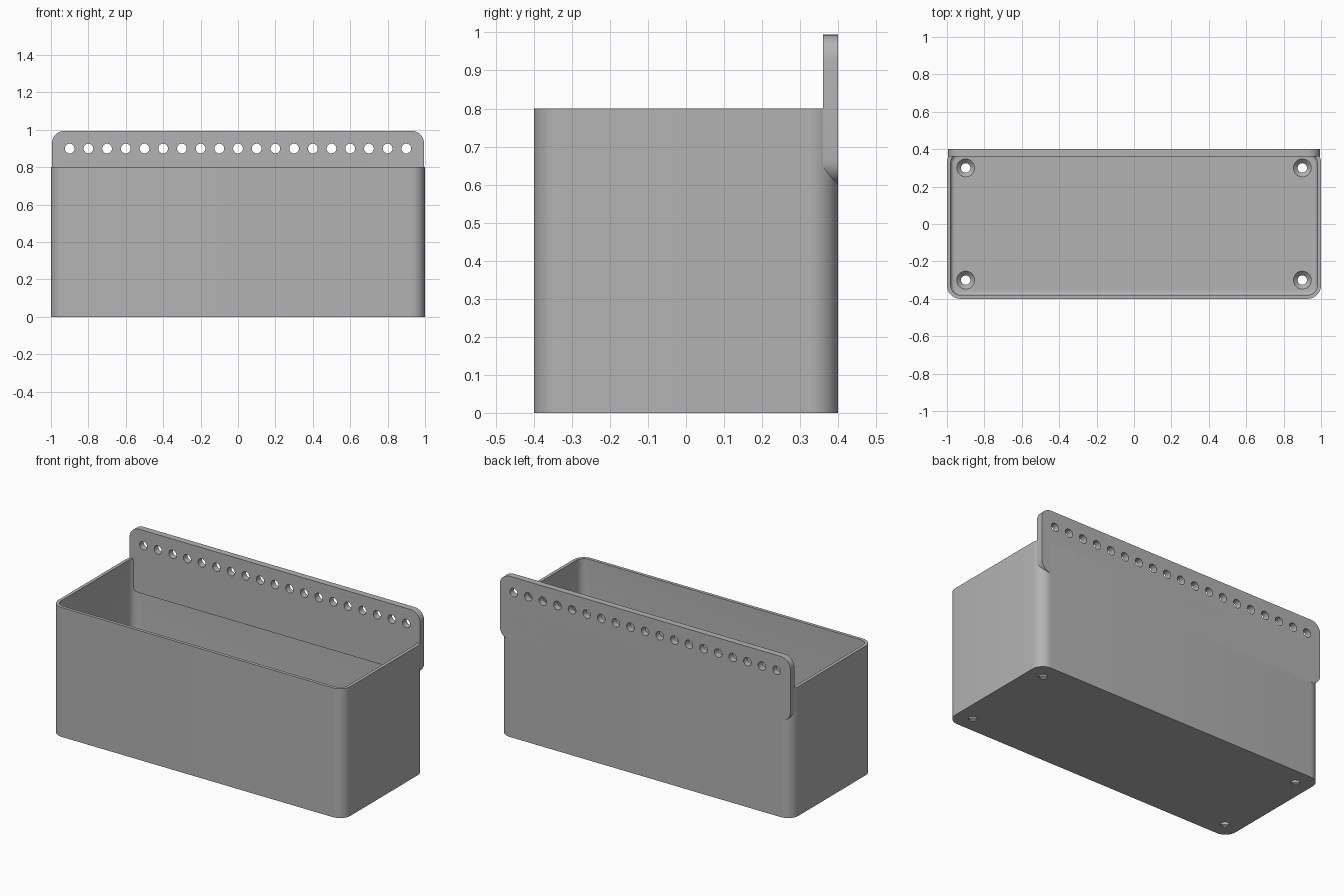
import bpy
import bmesh
import math
from mathutils import Vector

if "Cube" in bpy.data.objects:
    bpy.data.objects.remove(bpy.data.objects["Cube"], do_unlink=True)

# One plain grey for everything
grey = bpy.data.materials.new("plain grey")
grey.use_nodes = True
colour = (0.45, 0.45, 0.45, 1)
grey.diffuse_color = colour
grey.node_tree.nodes["Principled BSDF"].inputs["Base Color"].default_value = colour


def rounded_rect(half_w, half_h, radius, steps=10):
    """Counter-clockwise outline of a rectangle with rounded corners."""
    points = []
    for corner, (sx, sy) in enumerate([(1, 1), (-1, 1), (-1, -1), (1, -1)]):
        for i in range(steps + 1):
            a = math.pi / 2 * (corner + i / steps)
            points.append((sx * (half_w - radius) + radius * math.cos(a),
                           sy * (half_h - radius) + radius * math.sin(a)))
    return points


def circle(cx, cy, radius, sides=32):
    return [(cx + radius * math.cos(math.tau * i / sides),
             cy + radius * math.sin(math.tau * i / sides)) for i in range(sides)]


def loft(bm, rings):
    """Skin a closed solid through rings of 3D points and cap both ends."""
    loops = [[bm.verts.new(p) for p in ring] for ring in rings]
    for a, b in zip(loops, loops[1:]):
        for i in range(len(a)):
            j = (i + 1) % len(a)
            bm.faces.new((a[i], a[j], b[j], b[i]))
    bm.faces.new(loops[0][::-1])
    bm.faces.new(loops[-1])


def flat(points, z):
    return [Vector((x, y, z)) for x, y in points]


def upright(points, y):
    return [Vector((x, y, z)) for x, z in points]


def make(name, bm):
    bmesh.ops.recalc_face_normals(bm, faces=bm.faces)
    mesh = bpy.data.meshes.new(name)
    bm.to_mesh(mesh)
    bm.free()
    mesh.materials.append(grey)
    obj = bpy.data.objects.new(name, mesh)
    bpy.context.collection.objects.link(obj)
    return obj


def drill(obj, cutter):
    """Cut the holes, discard the cutter and smooth the curved faces."""
    cutter.hide_render = True
    mod = obj.modifiers.new("holes", "BOOLEAN")
    mod.operation = "DIFFERENCE"
    mod.solver = "EXACT"
    mod.object = cutter
    bpy.ops.object.select_all(action="DESELECT")
    obj.select_set(True)
    bpy.context.view_layer.objects.active = obj
    bpy.ops.object.modifier_apply(modifier=mod.name)
    bpy.data.objects.remove(cutter, do_unlink=True)
    bpy.ops.object.shade_smooth_by_angle(angle=math.radians(30))


HEIGHT, RADIUS, WALL, FLOOR, FILLET = 0.8, 0.072, 0.02, 0.03, 0.02


def bin_ring(inset, z):
    return flat(rounded_rect(1 - inset, 0.4 - inset, RADIUS - inset), z)


# Open bin: outside wall, rim, inside wall and a fillet down to the floor
rings = [bin_ring(0, 0), bin_ring(0, HEIGHT), bin_ring(WALL, HEIGHT)]
for i in range(6):
    a = math.pi / 2 * i / 5
    rings.append(bin_ring(WALL + FILLET * (1 - math.cos(a)),
                          FLOOR + FILLET * (1 - math.sin(a))))
bm = bmesh.new()
loft(bm, rings)
bin_body = make("bin_body", bm)

# Countersunk screw holes in the floor corners
bm = bmesh.new()
for x in (-0.9, 0.9):
    for y in (-0.3, 0.3):
        profile = [(0.025, -0.02), (0.025, 0.007), (0.048, FLOOR), (0.048, FLOOR + 0.02)]
        loft(bm, [flat(circle(x, y, r), z) for r, z in profile])
drill(bin_body, make("floor_hole_cutter", bm))

# Back mounting plate with rounded corners and a row of holes
outline = [(x, z + 0.797) for x, z in rounded_rect(0.994, 0.197, 0.065)]
bm = bmesh.new()
loft(bm, [upright(outline, y) for y in (0.36, 0.4)])
mounting_plate = make("mounting_plate", bm)

bm = bmesh.new()
for i in range(19):
    hole = circle(-0.9 + 0.1 * i, 0.9, 0.026)
    loft(bm, [upright(hole, y) for y in (0.33, 0.43)])
drill(mounting_plate, make("plate_hole_cutter", bm))
